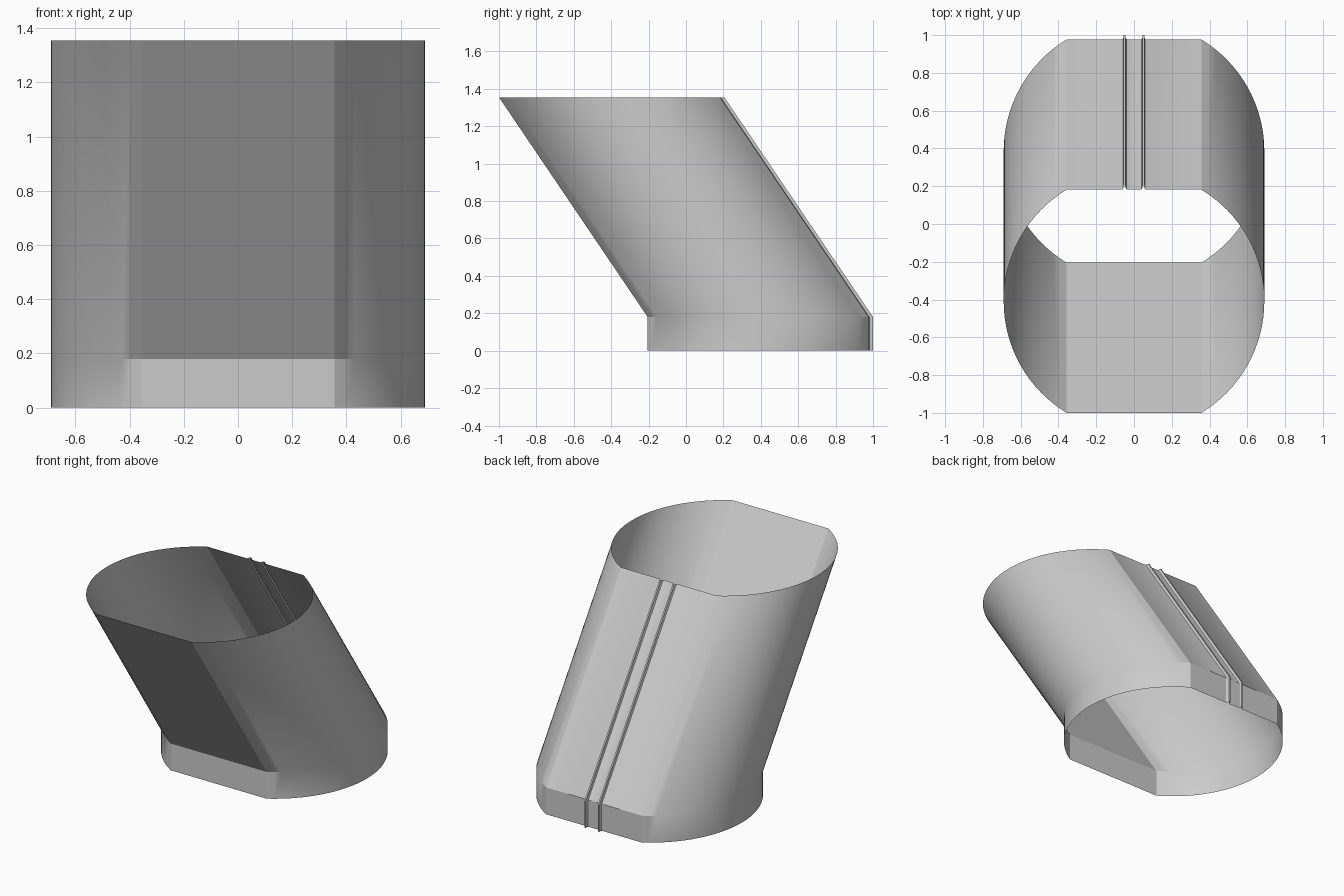
import bpy, bmesh, math

cube = bpy.data.objects.get("Cube")
if cube:
    bpy.data.objects.remove(cube, do_unlink=True)

RADIUS = 0.69      # round side walls
HALF_DEPTH = 0.591  # centre to the flat front and back walls
CENTRE_Y = 0.386
COLLAR_Z, TOP_Z = 0.18, 1.355
LEAN = -0.795      # y shift of the rim
SEGMENTS = 32

# One side of a narrow hollow rib: distance from its centre, height
RIB_SIDE = [(0.014, 0), (0.009, 0.003), (0.006, 0.009), (0.005, 0.023)]
RIB_CENTRES = (0.05, -0.05)


def arc(start, end):
    return [(RADIUS * math.cos(start + (end - start) * i / SEGMENTS),
             RADIUS * math.sin(start + (end - start) * i / SEGMENTS))
            for i in range(SEGMENTS + 1)]


def rib(x):
    right = [(x + d, HALF_DEPTH + h) for d, h in RIB_SIDE]
    left = [(x - d, HALF_DEPTH + h) for d, h in reversed(RIB_SIDE)]
    return right + left


# Cross-section, counter-clockwise: left arc, ribbed back, right arc, flat front
cut = math.asin(HALF_DEPTH / RADIUS)
profile = arc(-cut, cut)
for centre in RIB_CENTRES:
    profile += rib(centre)
profile += arc(math.pi - cut, math.pi + cut)

# Upright collar, then a leaning open tube
bm = bmesh.new()
rings = [[bm.verts.new((x, y + CENTRE_Y + shift, z)) for x, y in profile]
         for z, shift in ((0, 0), (COLLAR_Z, 0), (TOP_Z, LEAN))]
count = len(profile)
for lower, upper in zip(rings, rings[1:]):
    for i in range(count):
        j = (i + 1) % count
        bm.faces.new((lower[i], lower[j], upper[j], upper[i]))

mesh = bpy.data.meshes.new("leaning_sleeve")
bm.to_mesh(mesh)
bm.free()
sleeve = bpy.data.objects.new("leaning_sleeve", mesh)
bpy.context.collection.objects.link(sleeve)

# Plain grey finish
grey = bpy.data.materials.new("plain_grey")
grey.use_nodes = True
colour = (0.6, 0.6, 0.6, 1)
grey.diffuse_color = colour
grey.node_tree.nodes["Principled BSDF"].inputs["Base Color"].default_value = colour
mesh.materials.append(grey)

# Smooth arcs with crisp flat edges
bpy.ops.object.select_all(action='DESELECT')
sleeve.select_set(True)
bpy.context.view_layer.objects.active = sleeve
bpy.ops.object.shade_smooth_by_angle(angle=math.radians(28))
